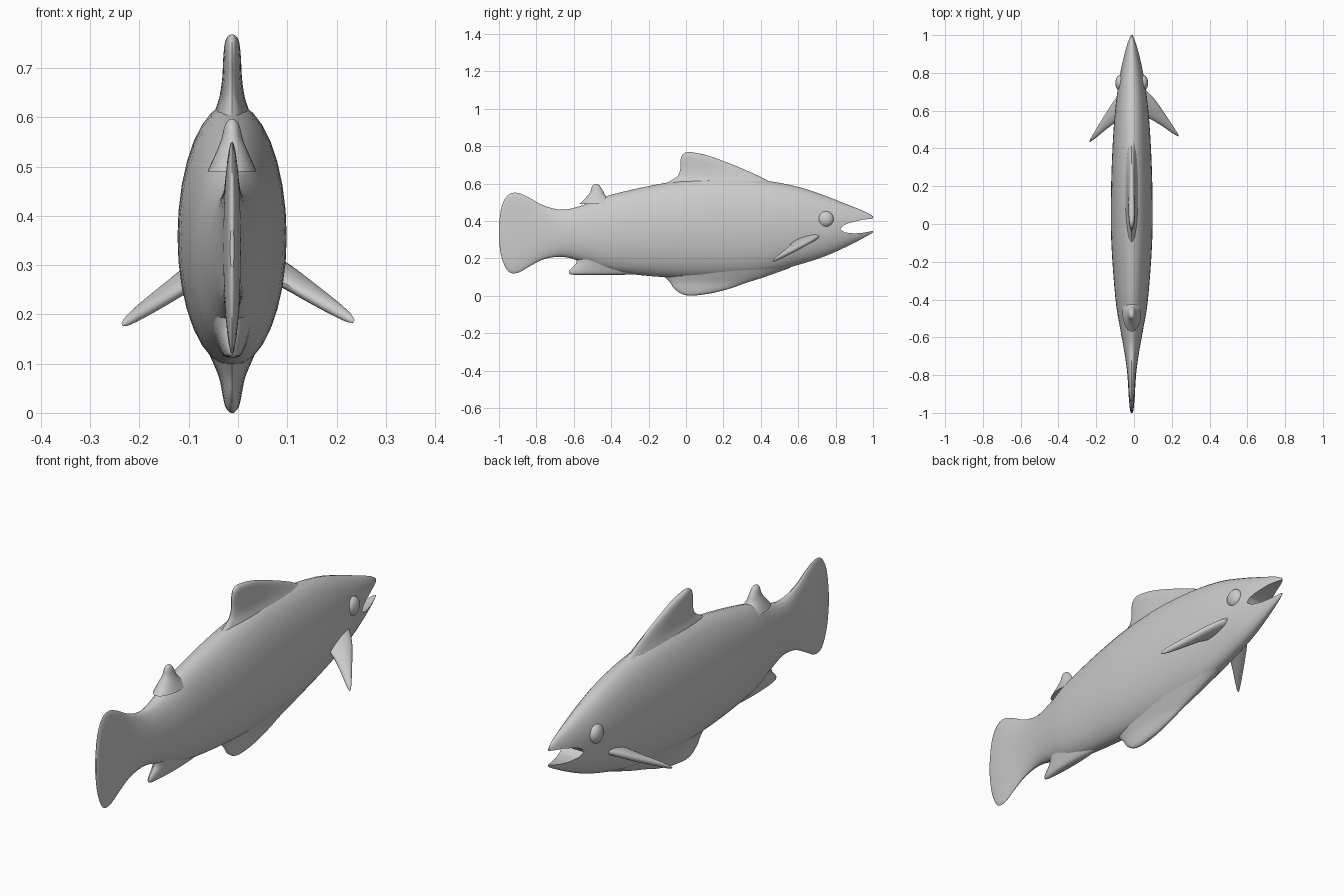
import bpy
import bmesh
from math import cos, sin, tau
from mathutils import Vector

cube = bpy.data.objects.get("Cube")
if cube:
    bpy.data.objects.remove(cube, do_unlink=True)

MID = -0.012  # centre line of the body

grey = bpy.data.materials.new("fish grey")
grey.use_nodes = True
grey.diffuse_color = (0.6, 0.6, 0.6, 1)
grey.node_tree.nodes["Principled BSDF"].inputs["Base Color"].default_value = (0.6, 0.6, 0.6, 1)


def finish(bm, name):
    """Turn a bmesh into a smooth shaded object."""
    bmesh.ops.recalc_face_normals(bm, faces=bm.faces)
    mesh = bpy.data.meshes.new(name)
    bm.to_mesh(mesh)
    bm.free()
    mesh.materials.append(grey)
    obj = bpy.data.objects.new(name, mesh)
    bpy.context.collection.objects.link(obj)
    return obj


def shade(obj):
    bpy.ops.object.select_all(action="DESELECT")
    bpy.context.view_layer.objects.active = obj
    obj.select_set(True)
    bpy.ops.object.shade_smooth_by_angle(angle=0.7)


def spline(rows, steps):
    """Catmull-Rom interpolation of the section rows."""
    out = []
    for i in range(len(rows) - 1):
        a, b, c, d = (rows[max(0, min(len(rows) - 1, i + k))] for k in (-1, 0, 1, 2))
        for s in range(steps):
            t = s / steps
            out.append([q + t / 2 * (r - p + t * (2 * p - 5 * q + 4 * r - u + t * (3 * (q - r) + u - p)))
                        for p, q, r, u in zip(a, b, c, d)])
    return out + [list(rows[-1])]


def loft(name, sections, sides):
    """Skin elliptical sections, each a centre and two half axes."""
    bm = bmesh.new()
    rings = [[bm.verts.new(c + u * cos(tau * k / sides) + v * sin(tau * k / sides))
              for k in range(sides)] for c, u, v in sections]
    for a, b in zip(rings, rings[1:]):
        for k in range(sides):
            n = (k + 1) % sides
            bm.faces.new((a[k], a[n], b[n], b[k]))
    bm.faces.new(rings[0])
    bm.faces.new(rings[-1])
    return finish(bm, name)


# Body and tail: y, bottom, top, half width
body_rows = [
    (-1.0, .29, .38, .004), (-.985, .2, .48, .009), (-.95, .13, .54, .013), (-.9, .122, .55, .017),
    (-.84, .155, .525, .02), (-.76, .195, .482, .027), (-.66, .208, .46, .042),
    (-.55, .18, .485, .062), (-.4, .13, .54, .086), (-.1, .098, .605, .108), (.15, .095, .63, .11),
    (.4, .115, .618, .102), (.6, .165, .582, .088), (.75, .214, .532, .069),
    (.87, .268, .485, .046), (.96, .315, .448, .023), (1.0, .338, .424, .006)]
body = loft("body", [(Vector((MID, y, (lo + hi) / 2)), Vector((w, 0, 0)), Vector((0, 0, (hi - lo) / 2)))
                     for y, lo, hi, w in spline(body_rows, 4)], 32)

# Open mouth, cut through the snout
bm = bmesh.new()
mouth = [(1.1, .43), (1.0, .412), (.94, .406), (.87, .388), (.84, .375), (.825, .355),
         (.85, .338), (.9, .333), (.95, .337), (1.0, .347), (1.1, .37)]
face = bm.faces.new([bm.verts.new((-.2, y, z)) for y, z in mouth])
wall = bmesh.ops.extrude_face_region(bm, geom=[face])["geom"]
bmesh.ops.translate(bm, vec=(.4, 0, 0), verts=[v for v in wall if isinstance(v, bmesh.types.BMVert)])
cutter = finish(bm, "mouth_cutter")
cut = body.modifiers.new("mouth", "BOOLEAN")
cut.operation, cut.object, cut.solver = "DIFFERENCE", cutter, "EXACT"
bpy.context.view_layer.objects.active = body
bpy.ops.object.modifier_apply(modifier=cut.name)
bpy.data.objects.remove(cutter, do_unlink=True)
shade(body)

# Fins on the centre line: z, back, front, half thickness
fins = {
    "dorsal_fin": [(.56, -.17, .6, .05), (.61, -.09, .45, .036), (.64, -.045, .39, .026),
                   (.68, -.03, .3, .02), (.72, -.03, .2, .018), (.75, -.022, .115, .015),
                   (.764, -.005, .05, .009), (.768, .005, .02, .003)],
    "belly_fin": [(.15, -.17, .56, .06), (.1, -.115, .42, .038), (.07, -.085, .325, .026),
                  (.04, -.065, .24, .02), (.016, -.035, .15, .015), (.005, -.01, .08, .009),
                  (0, .015, .04, .003)],
    "small_back_fin": [(.49, -.57, -.36, .05), (.53, -.53, -.425, .032), (.555, -.512, -.44, .022),
                       (.58, -.504, -.455, .016), (.592, -.497, -.465, .01), (.597, -.488, -.475, .003)],
    "rear_belly_fin": [(.23, -.59, -.25, .05), (.18, -.585, -.22, .042), (.155, -.605, -.2, .034),
                       (.132, -.625, -.22, .026), (.117, -.622, -.27, .018), (.112, -.6, -.33, .006)],
}
for name, rows in fins.items():
    shade(loft(name, [(Vector((MID, (b + f) / 2, z)), Vector((0, (f - b) / 2, 0)), Vector((t, 0, 0)))
                      for z, b, f, t in spline(rows, 3)], 28))

# Side fins (x, y, z, half chord, half thickness) and eyes
side_rows = [(.05, .645, .302, .075, .02), (.1, .61, .276, .062, .018), (.15, .56, .243, .042, .016),
             (.2, .505, .21, .022, .012), (.225, .478, .193, .01, .008), (.235, .467, .186, .003, .003)]
for side, x in (("left", 1), ("right", -1)):
    drop = .03 if x < 0 else 0
    shade(loft(side + "_side_fin",
               [(Vector((x * px, y - drop * px / .235, z - drop * px)), Vector((0, c, c * .25)),
                 Vector((x * t * .5, 0, t)))
                for px, y, z, c, t in spline(side_rows, 3)], 20))
    bpy.ops.mesh.primitive_uv_sphere_add(segments=24, ring_count=14, location=(MID + x * .06, .747, .41))
    eye = bpy.context.object
    eye.name = side + "_eye"
    eye.scale = (.027, .042, .042)
    eye.data.materials.append(grey)
    shade(eye)
